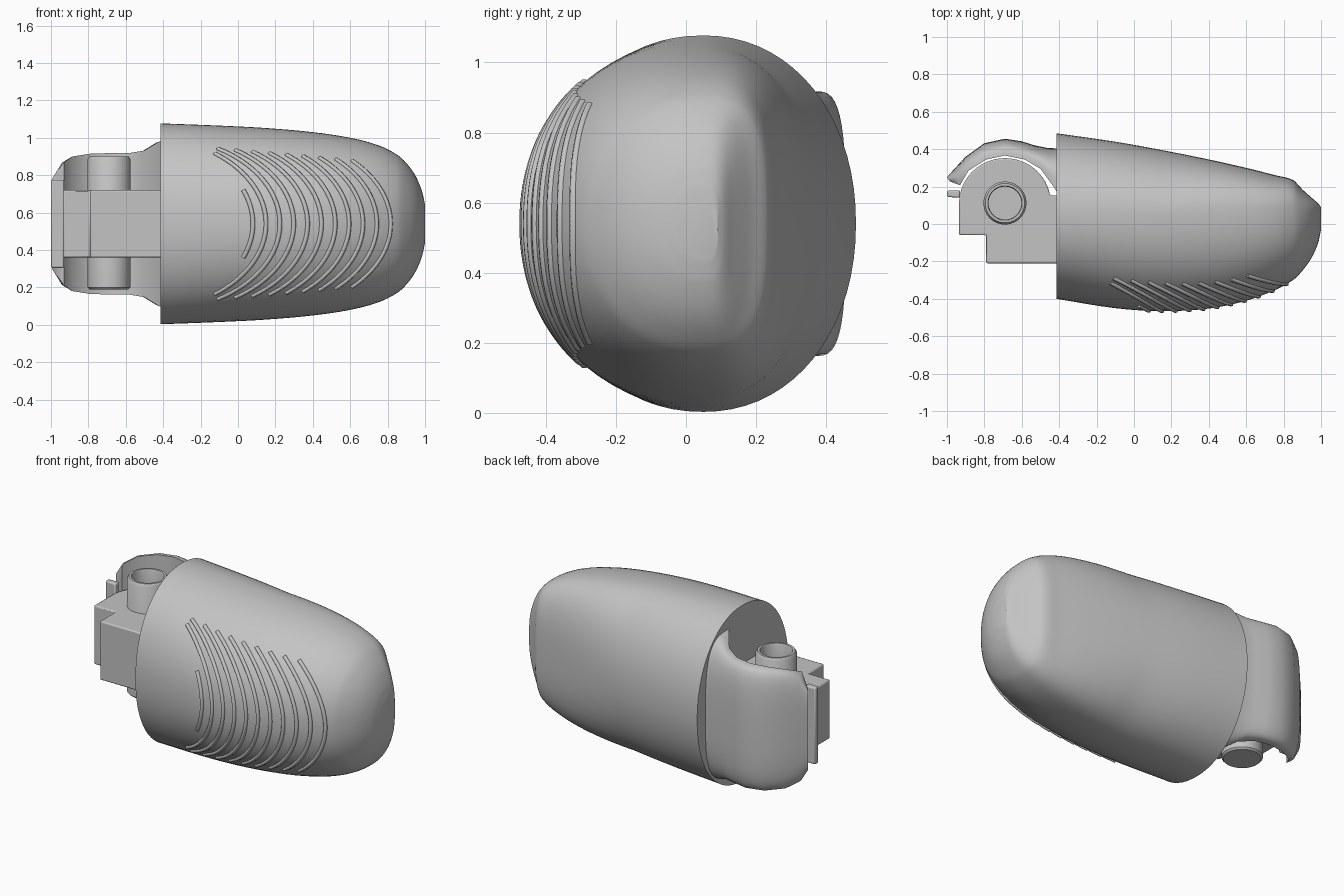
import bpy, bmesh, math
from mathutils import Vector

if "Cube" in bpy.data.objects:
    bpy.data.objects.remove(bpy.data.objects["Cube"])

MID = 0.54          # height of the mirror plane
AXIS = (-0.69, 0.112)  # hinge pin position in plan

grey = bpy.data.materials.new("plain grey")
grey.use_nodes = True
grey.diffuse_color = (0.55, 0.55, 0.55, 1)
grey.node_tree.nodes["Principled BSDF"].inputs["Base Color"].default_value = grey.diffuse_color


def finish(name, bm, angle=35):
    bmesh.ops.recalc_face_normals(bm, faces=bm.faces[:])
    mesh = bpy.data.meshes.new(name)
    bm.to_mesh(mesh)
    bm.free()
    mesh.materials.append(grey)
    obj = bpy.data.objects.new(name, mesh)
    bpy.context.collection.objects.link(obj)
    bpy.ops.object.select_all(action='DESELECT')
    obj.select_set(True)
    bpy.context.view_layer.objects.active = obj
    bpy.ops.object.shade_smooth_by_angle(angle=math.radians(angle))
    return obj


def loft(name, rings, angle=35):
    bm = bmesh.new()
    loops = [[bm.verts.new(p) for p in ring] for ring in rings]
    n = len(loops[0])
    for a, b in zip(loops, loops[1:]):
        for i in range(n):
            j = (i + 1) % n
            bm.faces.new((a[i], a[j], b[j], b[i]))
    bm.faces.new(loops[0])
    bm.faces.new(loops[-1])
    return finish(name, bm, angle)


def prism(name, outline, z0, z1, bevel=0.0):
    bm = bmesh.new()
    face = bm.faces.new([bm.verts.new((x, y, z0)) for x, y in outline])
    out = bmesh.ops.extrude_face_region(bm, geom=[face])["geom"]
    verts = [v for v in out if isinstance(v, bmesh.types.BMVert)]
    bmesh.ops.translate(bm, verts=verts, vec=(0, 0, z1 - z0))
    obj = finish(name, bm)
    if bevel:
        mod = obj.modifiers.new("soft edges", 'BEVEL')
        mod.width, mod.segments, mod.limit_method = bevel, 2, 'ANGLE'
    return obj


def smooth_at(keys, x):
    # Catmull-Rom style interpolation of the stations at x
    i = next((k for k in range(len(keys) - 2) if x <= keys[k + 1][0]), len(keys) - 2)
    p, q = keys[i], keys[i + 1]
    o, r = keys[max(i - 1, 0)], keys[min(i + 2, len(keys) - 1)]
    w = q[0] - p[0]
    t = (x - p[0]) / w
    res = []
    for k in range(1, len(p)):
        m0 = (q[k] - o[k]) / (q[0] - o[0]) * w
        m1 = (r[k] - p[k]) / (r[0] - p[0]) * w
        res.append((2*t**3 - 3*t*t + 1) * p[k] + (t**3 - 2*t*t + t) * m0
                   + (3*t*t - 2*t**3) * q[k] + (t**3 - t*t) * m1)
    return res


# Fingertip shell: stations of x, back y, front y, half height
STATIONS = [
    (-0.415, 0.485, -0.40, 0.537), (-0.1, 0.44, -0.45, 0.525),
    (0.15, 0.395, -0.466, 0.512), (0.4, 0.345, -0.452, 0.49),
    (0.6, 0.30, -0.41, 0.46), (0.75, 0.262, -0.355, 0.42),
    (0.85, 0.235, -0.30, 0.37), (0.9, 0.185, -0.25, 0.325),
    (0.95, 0.14, -0.18, 0.255), (0.985, 0.11, -0.10, 0.17),
    (1.0, 0.09, -0.03, 0.10)]
CENTRE = 0.05
FRONT_POWER = 2.15


def shell_ring(x, n=72):
    back, front, h = smooth_at(STATIONS, x)
    ring = []
    for i in range(n):
        a = math.tau * i / n
        c, s = math.cos(a), math.sin(a)
        flat = min(max((x - 0.2) / 0.65, 0), 1)
        e = 2 / (2.1 + 0.9 * flat if c > 0 else FRONT_POWER)
        reach = back - CENTRE if c > 0 else CENTRE - front
        y = CENTRE + math.copysign(abs(c) ** e, c) * reach
        ring.append((x, y, MID + math.copysign(abs(s) ** e, s) * h))
    return ring


xs = []
for a, b in zip(STATIONS, STATIONS[1:]):
    xs += [a[0] + (b[0] - a[0]) * k / 4 for k in range(4)]
loft("fingertip_shell", [shell_ring(x) for x in xs + [1.0]])


# Raised grip ridges following the front of the shell
def front_y(x, dz):
    _, front, h = smooth_at(STATIONS, x)
    d = max(1 - (abs(dz) / h) ** FRONT_POWER, 0)
    return CENTRE - (CENTRE - front) * d ** (1 / FRONT_POWER)


def ridge(index, apex, reach):
    curve = bpy.data.curves.new("ridge", 'CURVE')
    curve.dimensions = '3D'
    curve.bevel_depth = 0.012
    curve.bevel_resolution = 1
    curve.use_fill_caps = True
    pts = []
    for k in range(-24, 25):
        dz = reach * k / 24
        x = apex - 0.65 * (1 - math.sqrt(1 - (dz / 0.46) ** 2))
        if x > -0.14:
            pts.append((x, front_y(x, dz) + 0.001, MID + dz, 1))
    spline = curve.splines.new('POLY')
    spline.points.add(len(pts) - 1)
    for point, co in zip(spline.points, pts):
        point.co = co
    curve.materials.append(grey)
    obj = bpy.data.objects.new(f"grip_ridge_{index}", curve)
    bpy.context.collection.objects.link(obj)


ridge(0, 0.08, 0.18)
for i in range(10):
    ridge(i + 1, 0.15 + 0.074 * i, 0.41 - 0.008 * i)

# Knuckle hood: outer x, y, inner x, y, half height
HOOD = [
    (-1.0, 0.25, -0.985, 0.228, 0.25), (-0.96, 0.295, -0.93, 0.207, 0.33),
    (-0.9, 0.36, -0.885, 0.285, 0.36), (-0.8, 0.432, -0.79, 0.345, 0.375),
    (-0.69, 0.456, -0.69, 0.366, 0.378), (-0.6, 0.442, -0.585, 0.345, 0.378),
    (-0.53, 0.42, -0.5, 0.295, 0.392), (-0.46, 0.406, -0.43, 0.2, 0.435),
    (-0.40, 0.404, -0.40, 0.15, 0.45)]


def hood_ring(x0, y0, x1, y1, h, n=24):
    outer, inner = Vector((x0, y0, MID)), Vector((x1, y1, MID))
    ring = []
    for i in range(n + 1):
        a = math.pi * i / n
        c, s = math.cos(a), max(math.sin(a), 0)
        p = inner.lerp(outer, s ** 0.6)
        p.z += h * math.copysign(abs(c) ** 0.6, c)
        ring.append(p)
    return ring


loft("knuckle_hood", [hood_ring(*s) for s in HOOD], 45)

# Hinge block: rounded knuckle with a stepped front
arc = [(AXIS[0] + 0.245 * math.cos(math.radians(a)),
        AXIS[1] + 0.24 * math.sin(math.radians(a))) for a in range(10, 181, 6)]
block = arc + [(-0.935, -0.06), (-0.79, -0.06), (-0.79, -0.21), (-0.40, -0.21), (-0.40, 0.15)]
prism("hinge_block", block, 0.36, 0.72, 0.008)

# Thin stop plate at the joint end
prism("stop_plate", [(-1, 0.145), (-0.93, 0.14), (-0.93, 0.18), (-1, 0.178)], 0.305, 0.775, 0.008)

# Hinge pin, turned from a profile with a cup in the top
PIN = [(0.001, 0.19), (0.105, 0.19), (0.115, 0.2), (0.115, 0.885), (0.105, 0.9),
       (0.092, 0.9), (0.088, 0.89), (0.088, 0.76), (0.001, 0.76)]
rings = []
for r, z in PIN:
    rings.append([(AXIS[0] + r * math.cos(math.tau * i / 40),
                   AXIS[1] + r * math.sin(math.tau * i / 40), z) for i in range(40)])
loft("hinge_pin", rings)
